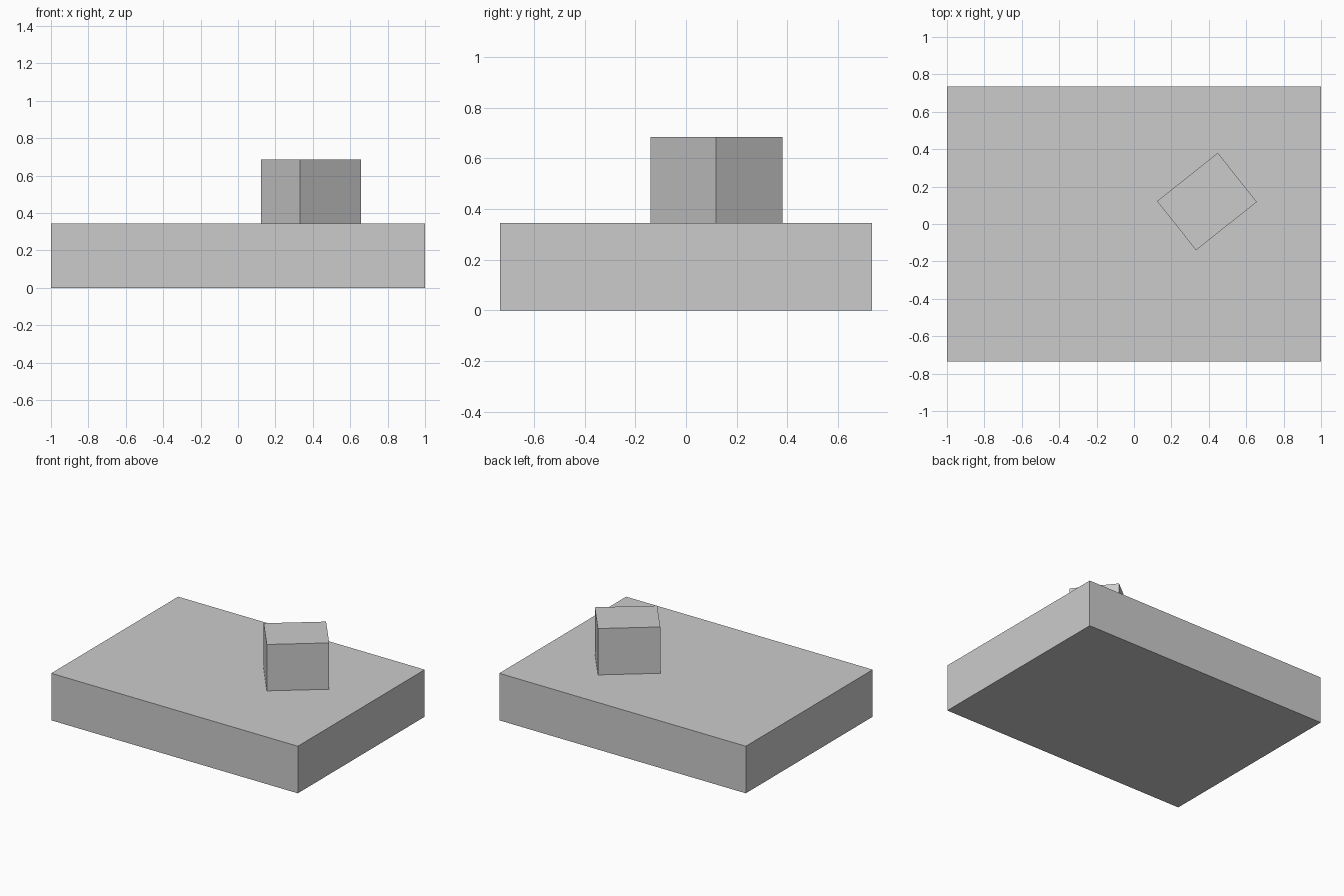
import bpy
import math

# Remove the default cube
default_cube = bpy.data.objects.get("Cube")
if default_cube:
    bpy.data.objects.remove(default_cube, do_unlink=True)

# Single plain grey
GREY = (0.6, 0.6, 0.6, 1.0)
grey = bpy.data.materials.new("grey")
grey.use_nodes = True
grey.diffuse_color = GREY
grey.node_tree.nodes["Principled BSDF"].inputs["Base Color"].default_value = GREY


def add_box(name, size, centre, bottom, turn=0.0):
    """Box standing at height bottom, turned about its vertical axis."""
    location = (centre[0], centre[1], bottom + size[2] / 2)
    bpy.ops.mesh.primitive_cube_add(size=1, location=location)
    box = bpy.context.object
    box.name = name
    box.scale = size
    box.rotation_euler.z = math.radians(turn)
    bpy.ops.object.transform_apply(location=False, rotation=False, scale=True)
    box.data.materials.append(grey)
    return box


SLAB_HEIGHT = 0.345

# Wide flat slab
add_box("base_slab", (2.0, 1.47, SLAB_HEIGHT), (0, 0), 0)

# Small turned block resting on the slab
add_box("top_block", (0.415, 0.335, 0.34), (0.39, 0.12), SLAB_HEIGHT, turn=38.5)
